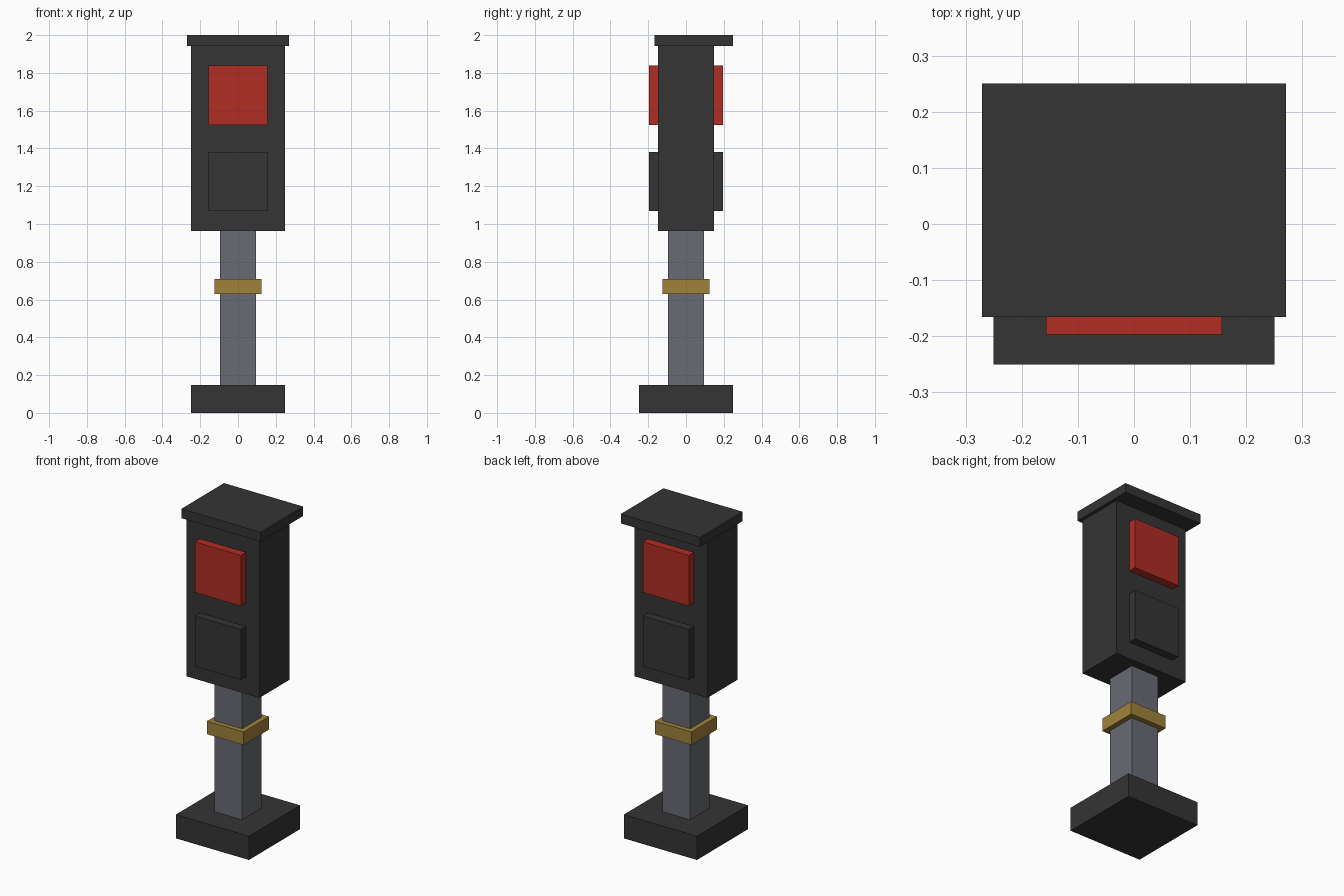
import bpy

if "Cube" in bpy.data.objects:
    bpy.data.objects.remove(bpy.data.objects["Cube"])


def material(name, rgb):
    m = bpy.data.materials.new(name)
    m.diffuse_color = (*rgb, 1)
    m.use_nodes = True
    m.node_tree.nodes["Principled BSDF"].inputs["Base Color"].default_value = m.diffuse_color
    return m


charcoal = material("charcoal", (0.035, 0.035, 0.035))
red = material("red", (0.44, 0.026, 0.017))
grey = material("steel_grey", (0.138, 0.147, 0.175))
gold = material("gold", (0.352, 0.223, 0.042))


def box(name, mat, x, y, z):
    """Box from (min, max) ranges on each axis."""
    ranges = (x, y, z)
    bpy.ops.mesh.primitive_cube_add(size=1, location=[(a + b) / 2 for a, b in ranges])
    ob = bpy.context.object
    ob.name = name
    ob.scale = [b - a for a, b in ranges]
    bpy.ops.object.transform_apply(location=False, rotation=False, scale=True)
    ob.data.materials.append(mat)
    return ob


def sym(h):
    return (-h, h)


# Stand: foot, post and collar
box("base", charcoal, sym(0.25), sym(0.25), (0, 0.147))
box("post", grey, sym(0.094), sym(0.094), (0.147, 0.963))
box("collar", gold, sym(0.125), sym(0.125), (0.63, 0.71))

# Signal housing and its overhanging cap
box("housing", charcoal, sym(0.25), sym(0.147), (0.963, 1.942))
box("cap", charcoal, sym(0.271), (-0.166, 0.25), (1.942, 2.0))

# Lamps on the front and back: lit above, dark below
for side, y in (("front", (-0.197, -0.147)), ("back", (0.147, 0.197))):
    box(side + "_upper_lamp", red, sym(0.157), y, (1.525, 1.838))
    box(side + "_lower_lamp", charcoal, sym(0.157), y, (1.068, 1.38))
